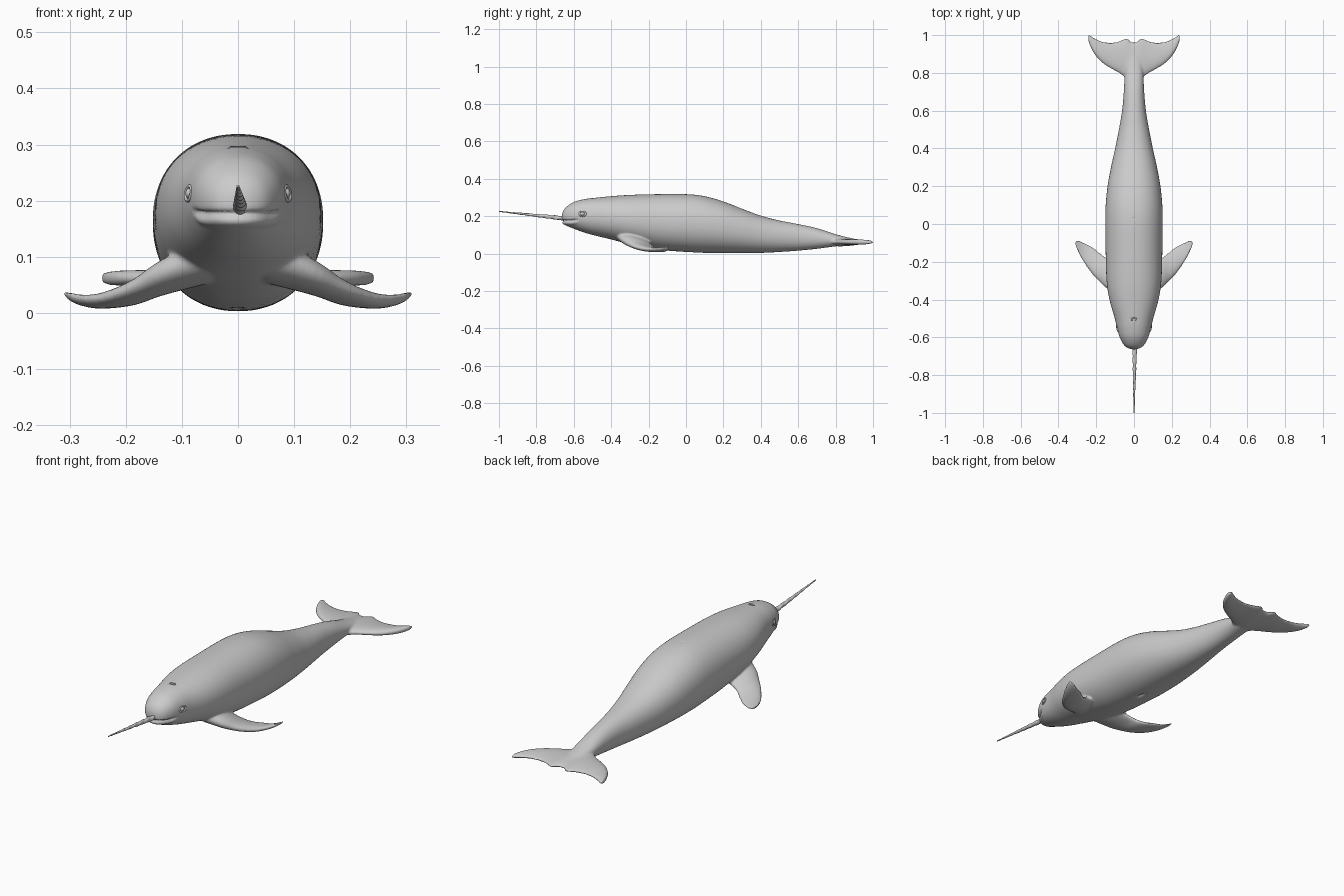
import bpy, bmesh
from math import sin, cos, pi, exp
from mathutils import Vector

if "Cube" in bpy.data.objects:
    bpy.data.objects.remove(bpy.data.objects["Cube"])


def spline(rows, steps):
    """Smoothly resample a short table of section values (Catmull-Rom)."""
    out = []
    n = len(rows)
    for i in range(n - 1):
        a, b, c, d = (rows[max(0, min(n - 1, i + k))] for k in (-1, 0, 1, 2))
        for s in range(steps):
            t = s / steps
            out.append([0.5 * (2 * q + (r - p) * t + (2 * p - 5 * q + 4 * r - u) * t * t
                               + (3 * q - p - 3 * r + u) * t ** 3)
                        for p, q, r, u in zip(a, b, c, d)])
    out.append(list(rows[-1]))
    return out


def loft(name, rings):
    """Skin closed rings of points and cap both ends."""
    bm = bmesh.new()
    vs = [[bm.verts.new(p) for p in ring] for ring in rings]
    n = len(vs[0])
    for a, b in zip(vs, vs[1:]):
        for i in range(n):
            bm.faces.new((a[i], a[(i + 1) % n], b[(i + 1) % n], b[i]))
    bm.faces.new(vs[0])
    bm.faces.new(vs[-1])
    bmesh.ops.recalc_face_normals(bm, faces=bm.faces)
    me = bpy.data.meshes.new(name)
    bm.to_mesh(me)
    bm.free()
    me.shade_smooth()
    ob = bpy.data.objects.new(name, me)
    bpy.context.collection.objects.link(ob)
    return ob


def spow(v, e):
    return abs(v) ** e * (1 if v >= 0 else -1)


def blade(lead, trail, thick, up, n=32):
    """Rounded foil section between a leading and a trailing point."""
    c, h = (lead + trail) / 2, (lead - trail) / 2
    return [c + h * cos(a) + up * (thick * sin(a) * (1 + 0.3 * cos(a)))
            for a in (2 * pi * i / n for i in range(n))]


# body: y, half width, bottom z, top z
body_rows = [
    (-0.664, 0.004, 0.188, 0.200), (-0.658, 0.030, 0.165, 0.225),
    (-0.640, 0.054, 0.150, 0.250), (-0.600, 0.076, 0.133, 0.276),
    (-0.550, 0.090, 0.115, 0.290), (-0.500, 0.102, 0.100, 0.297),
    (-0.400, 0.130, 0.076, 0.307), (-0.300, 0.145, 0.050, 0.314),
    (-0.150, 0.150, 0.022, 0.318), (0.000, 0.152, 0.009, 0.318),
    (0.100, 0.150, 0.004, 0.307), (0.200, 0.140, 0.003, 0.279),
    (0.300, 0.122, 0.003, 0.240), (0.400, 0.100, 0.004, 0.203),
    (0.500, 0.080, 0.009, 0.177), (0.600, 0.063, 0.016, 0.158),
    (0.700, 0.054, 0.026, 0.136), (0.800, 0.049, 0.039, 0.104),
    (0.870, 0.040, 0.046, 0.086), (0.940, 0.020, 0.054, 0.072)]
rings = []
for y, w, zb, zt in spline(body_rows, 6):
    zc, h = (zb + zt) / 2, (zt - zb) / 2
    rings.append([(w * spow(cos(a), 0.93), y, zc + h * spow(sin(a), 0.93))
                  for a in (2 * pi * i / 72 for i in range(72))])
body = loft("body", rings)

# tail flukes: x, leading y, trailing y, half thickness (mirrored half table)
half = [(0.000, 0.740, 0.962, 0.022), (0.018, 0.750, 0.966, 0.021),
        (0.040, 0.768, 0.985, 0.018), (0.075, 0.797, 0.970, 0.016),
        (0.120, 0.822, 0.961, 0.015), (0.170, 0.855, 0.967, 0.014),
        (0.210, 0.900, 0.985, 0.013), (0.235, 0.950, 1.001, 0.011),
        (0.243, 0.982, 1.000, 0.007)]
rows = [(-x, l, t, k) for x, l, t, k in reversed(half[1:])] + half
flukes = loft("tail_flukes", [
    blade(Vector((x, l, 0.062)), Vector((x, t, 0.062)), k, Vector((0, 0, 1)))
    for x, l, t, k in spline(rows, 5)])

# flippers: leading x y z, trailing x y z, half thickness
flip_rows = [
    (0.060, -0.380, 0.105, 0.060, -0.200, 0.070, 0.036),
    (0.137, -0.345, 0.073, 0.140, -0.182, 0.042, 0.026),
    (0.180, -0.308, 0.050, 0.182, -0.152, 0.022, 0.019),
    (0.217, -0.270, 0.034, 0.220, -0.122, 0.015, 0.015),
    (0.250, -0.226, 0.025, 0.258, -0.102, 0.014, 0.012),
    (0.280, -0.178, 0.025, 0.288, -0.088, 0.021, 0.010),
    (0.301, -0.135, 0.031, 0.304, -0.086, 0.029, 0.008),
    (0.311, -0.108, 0.036, 0.311, -0.092, 0.036, 0.005)]
parts = [body, flukes]
for side in (-1, 1):
    rr = []
    for lx, ly, lz, tx, ty, tz, k in spline(flip_rows, 6):
        rr.append(blade(Vector((side * lx, ly, lz)), Vector((side * tx, ty, tz)), k,
                        Vector((side * 0.25, 0.15, 0.95))))
    parts.append(loft("flipper", rr))

# blend body, flukes and flippers into one skin
bpy.ops.object.select_all(action='DESELECT')
for p in parts:
    p.select_set(True)
bpy.context.view_layer.objects.active = body
bpy.ops.object.join()
rm = body.modifiers.new("blend", 'REMESH')
rm.mode = 'VOXEL'
rm.voxel_size = 0.005
sm = body.modifiers.new("soften", 'SMOOTH')
sm.factor = 0.5
sm.iterations = 7
for m in ("blend", "soften"):
    bpy.ops.object.modifier_apply(modifier=m)

# mouth groove, blowhole pit and small belly slit pressed into the skin
normals = [v.normal.copy() for v in body.data.vertices]
for v, nrm in zip(body.data.vertices, normals):
    x, y, z = v.co
    d = 0.0
    if y < -0.57:
        fade = min(1.0, (-0.57 - y) / 0.03)
        zm = 0.176 + 0.10 * max(0.0, y + 0.62)
        d += 0.009 * fade * exp(-((z - zm) / 0.005) ** 2)
        d -= 0.004 * fade * exp(-((z - zm + 0.014) / 0.008) ** 2)
    if z > 0.2:
        d += 0.007 * exp(-(x / 0.012) ** 2 - ((y + 0.505) / 0.006) ** 2)
        d += 0.004 * exp(-(x / 0.005) ** 2 - ((y - 0.03) / 0.005) ** 2)
    elif z < 0.05:
        d += 0.010 * exp(-(x / 0.007) ** 2 - ((y - 0.05) / 0.03) ** 2)
    v.co -= nrm * d
body.data.shade_smooth()

# tusk with spiral ridges
start, end = Vector((0.004, -0.63, 0.186)), Vector((0.0, -1.0, 0.226))
axis = (end - start).normalized()
side_v = axis.cross(Vector((0, 0, 1))).normalized()
up_v = side_v.cross(axis)
tusk = []
for i in range(121):
    t = i / 120
    r = 0.0105 * (1 - t) + 0.0022
    tusk.append([start.lerp(end, t) + (side_v * cos(a) + up_v * sin(a))
                 * r * (1 + 0.10 * cos(2 * a - 50 * t))
                 for a in (2 * pi * k / 20 for k in range(20))])
loft("tusk", tusk)


# eyes with lids, and the blowhole rim
def finish(name, scale):
    ob = bpy.context.object
    ob.name = name
    ob.scale = scale
    ob.data.shade_smooth()


for s in (-1, 1):
    bpy.ops.mesh.primitive_uv_sphere_add(segments=24, ring_count=12, radius=0.011,
                                         location=(s * 0.086, -0.553, 0.213))
    finish("eye", (0.7, 1.1, 0.9))
    bpy.ops.mesh.primitive_torus_add(major_radius=0.015, minor_radius=0.004,
                                     major_segments=32, minor_segments=10,
                                     location=(s * 0.087, -0.553, 0.213),
                                     rotation=(0, s * (pi / 2 - 0.15), s * -0.28))
    finish("eyelid", (0.85, 1.2, 1))
bpy.ops.mesh.primitive_torus_add(major_radius=0.011, minor_radius=0.003,
                                 major_segments=32, minor_segments=10,
                                 location=(0, -0.505, 0.294), rotation=(0.08, 0, 0))
finish("blowhole_rim", (1.2, 0.7, 1))
